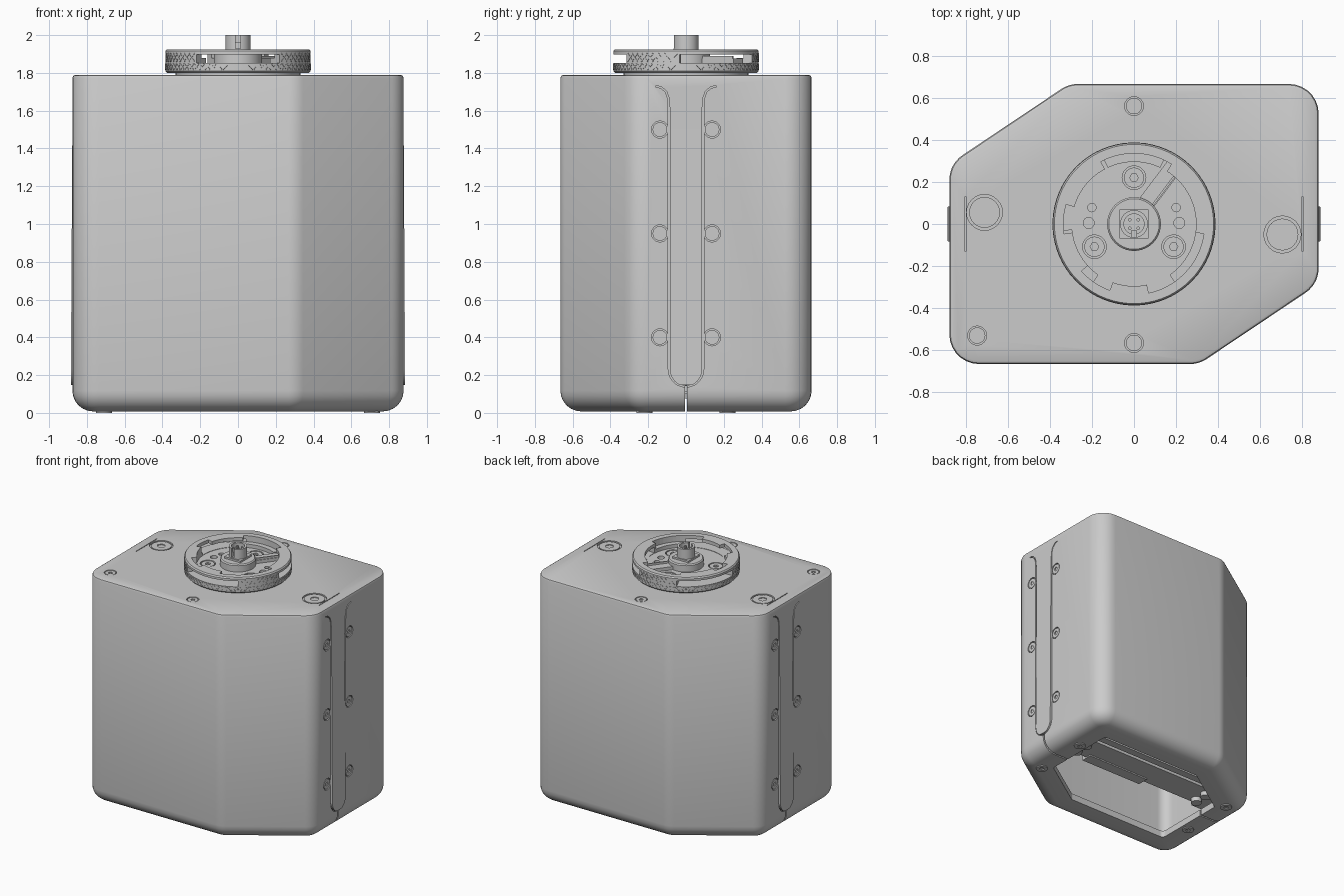
import bpy, bmesh, math
from mathutils import Vector, Matrix

if "Cube" in bpy.data.objects:
    bpy.data.objects.remove(bpy.data.objects["Cube"])

def new_obj(name, bm, smooth=True):
    bmesh.ops.recalc_face_normals(bm, faces=bm.faces[:])
    me = bpy.data.meshes.new(name)
    bm.to_mesh(me); bm.free()
    ob = bpy.data.objects.new(name, me)
    bpy.context.collection.objects.link(ob)
    if smooth: shade(ob)
    return ob

def activate(ob):
    bpy.ops.object.select_all(action='DESELECT')
    ob.select_set(True)
    bpy.context.view_layer.objects.active = ob

def shade(ob):
    activate(ob)
    bpy.ops.object.shade_smooth_by_angle(angle=math.radians(32))

def loft(bm, rings, closed=False, mat=Matrix()):
    vs = [[bm.verts.new(mat @ Vector(p)) for p in r] for r in rings]
    n = len(vs[0])
    pairs = list(zip(vs, vs[1:])) + ([(vs[-1], vs[0])] if closed else [])
    for a, b in pairs:
        for i in range(n):
            bm.faces.new((a[i], a[(i+1) % n], b[(i+1) % n], b[i]))
    if not closed:
        bm.faces.new(vs[0]); bm.faces.new(vs[-1])

def circle(r, z, n=24, cx=0, cy=0, hexed=False):
    pts = []
    for i in range(n):
        a = 2 * math.pi * i / n
        k = r * math.cos(math.pi/6) / math.cos(a % (math.pi/3) - math.pi/6) if hexed else r
        pts.append((cx + k * math.cos(a), cy + k * math.sin(a), z))
    return pts

def cyl(bm, r, z0, z1, n=24, cx=0, cy=0, mat=Matrix()):
    loft(bm, [circle(r, z0, n, cx, cy), circle(r, z1, n, cx, cy)], mat=mat)

def box(bm, x0, x1, y0, y1, z0, z1, mat=Matrix()):
    q = [(x0, y0), (x1, y0), (x1, y1), (x0, y1)]
    loft(bm, [[(*p, z0) for p in q], [(*p, z1) for p in q]], mat=mat)

def sector(bm, r0, r1, a0, a1, z0, z1, n=16):
    angs = [math.radians(a0 + (a1 - a0) * i / n) for i in range(n + 1)]
    loft(bm, [[(r * math.cos(a), r * math.sin(a), z)
               for r, z in ((r0, z0), (r1, z0), (r1, z1), (r0, z1))] for a in angs])

def cut(ob, *bms):
    for bm in bms:
        c = new_obj("cutter", bm, False)
        c.hide_render = True
        m = ob.modifiers.new("cut", 'BOOLEAN')
        m.operation, m.solver, m.object = 'DIFFERENCE', 'EXACT', c
        activate(ob)
        bpy.ops.object.modifier_apply(modifier=m.name)
        bpy.data.objects.remove(c)
    shade(ob)

def screw(bm, cutter, mat, r, d=0.012):
    """Flush round head with a hex socket, set in a shallow bore."""
    if cutter is not None:
        cyl(cutter, r, -d, 0.05, mat=mat)
    R = r * 0.86
    loft(bm, [circle(R, -d - .005), circle(R, -.002), circle(R * .42, -.002, hexed=True),
              circle(R * .42, -d * .7, hexed=True)], mat=mat)

# Housing: rounded six-sided shell, open underneath
POLY = [Vector(p) for p in ((-.877, -.665), (.31, -.665), (.877, -.285),
                            (.877, .665), (-.31, .665), (-.877, .285))]
def outline(d, z, R=.14, seg=7):
    pts = []
    for i, p in enumerate(POLY):
        u, v = (p - POLY[i-1]).normalized(), (POLY[(i+1) % 6] - p).normalized()
        n1, n2 = Vector((-u.y, u.x)), Vector((-v.y, v.x))
        r = max(.03, R - d)
        c = p + (d + r) * (n1 + n2) / (1 + n1.dot(n2))
        a0, t = math.atan2(-n1.y, -n1.x), n1.angle(n2)
        for k in range(seg + 1):
            a = a0 + t * k / seg
            pts.append((c.x + r * math.cos(a), c.y + r * math.sin(a), z))
    return pts

TOP, BOT, SX = 1.79, .008, .877
rings = [outline(.016, TOP), outline(.005, TOP - .005), outline(0, TOP - .018)]
for k in range(7):
    a = math.radians(15 * k)
    rings.append(outline(.11 * (1 - math.cos(a)), BOT + .11 * (1 - math.sin(a))))
rings += [outline(.23, BOT), outline(.23, .06), outline(.06, .08), outline(.06, 1.74)]
bm = bmesh.new(); loft(bm, rings)
housing = new_obj("housing", bm)

# Side grooves, slits and screws, mirrored left and right
half = [(.16, 1.73), (.13, 1.722), (.106, 1.7), (.093, 1.665), (.09, 1.62), (.09, .23)]
half += [(.09 * math.cos(math.radians(a)), .23 - .09 * math.sin(math.radians(a))) for a in range(15, 91, 15)]
path = [Vector(p) for p in half] + [Vector((-y, z)) for y, z in half[-2::-1]]
def ribbon(w):
    out = []
    for i, p in enumerate(path):
        t = (path[min(i + 1, len(path) - 1)] - path[max(i - 1, 0)]).normalized()
        out.append(p + w * Vector((-t.y, t.x)))
    return out

grooves, slits, bores = bmesh.new(), bmesh.new(), bmesh.new()
screws, panels, feet = bmesh.new(), bmesh.new(), bmesh.new()
rim = ribbon(.004) + ribbon(-.004)[::-1]
inner = [(y * .93, max(z, .147)) for y, z in path if z < 1.6]
inner = [(.083, 1.6)] + inner + [(-.083, 1.6)]
for s in (1, -1):
    loft(grooves, [[(s * x, p.x, p.y) for p in rim] for x in (SX - .014, 1)])
    box(grooves, s * .8 - .003, s * .8 + .003, -.13, .13, TOP - .01, TOP + .1)
    box(slits, min(s * .6, s), max(s * .6, s), -.006, .006, -.1, .143)
    loft(panels, [[(s * .87, *p) for p in inner], [(s * (.886 - .006 * p[1]), *p) for p in inner]])
    for z in (.4, .95, 1.5):
        for y in (-.138, .138):
            screw(screws, bores, Matrix.Translation((s * SX, y, z)) @ Matrix.Rotation(s * math.pi / 2, 4, 'Y'), .045)
    for y in (-.22, .22):
        screw(feet, None, Matrix.Translation((s * .71, y, -.002)) @ Matrix.Rotation(math.pi, 4, 'X'), .05)
for x, y, r in ((-.71, .055, .085), (.705, -.05, .088), (-.745, -.53, .045), (0, -.565, .045), (0, .56, .045)):
    screw(screws, bores, Matrix.Translation((x, y, TOP)), r)
cut(housing, grooves, slits, bores)
new_obj("housing_screws", screws)
new_obj("side_panels", panels)
new_obj("bottom_screws", feet)

# Internal carrier seen through the bottom opening
bm = bmesh.new()
box(bm, -.78, .78, -.02, .2, .11, .16)
box(bm, -.78, .78, .24, .3, .1, .15)
box(bm, -.1, .45, -.06, .03, .1, .2)
for s in (-1, 1):
    box(bm, s * .66 - .06, s * .66 + .06, -.05, .32, .1, .22)
    for y in (.03, .14):
        cyl(bm, .04, .075, .12, cx=s * .58, cy=y)
new_obj("internal_carrier", bm)

# Mount ring with three windows and bayonet pockets
bm = bmesh.new()
loft(bm, [circle(r, z, 72) for r, z in ((.295, 1.80), (.375, 1.80), (.385, 1.81), (.385, 1.915),
                                       (.378, 1.925), (.295, 1.925))], closed=True)
ring = new_obj("mount_ring", bm)
win, pockets = bmesh.new(), bmesh.new()
for a in (-90, 30, 150):
    sector(win, .25, .45, a - 35, a + 35, 1.853, 1.898)
for a0, a1 in ((58, 118), (164, 188), (222, 250), (-78, -8)):
    sector(pockets, .28, .335, a0, a1, 1.878, 1.95)
cut(ring, win, pockets)

# Diagonal grip ribs around the rim
bm = bmesh.new()
def rib(a, z, length, tilt):
    m = (Matrix.Rotation(math.radians(a), 4, 'Z') @ Matrix.Translation((.384, 0, z))
         @ Matrix.Rotation(math.radians(tilt), 4, 'X'))
    box(bm, -.004, .003, -.003, .003, -length / 2, length / 2, m)
for i in range(72):
    a = i * 5
    for tilt in (45, -45):
        rib(a, 1.832, .042, tilt)
        if abs((a - 30 + 60) % 120 - 60) > 38:
            rib(a, 1.882, .06, tilt)
new_obj("grip_ribs", bm, False)

# Mount floor, central hub and connector post
bm = bmesh.new()
loft(bm, [circle(.33, 1.78, 64), circle(.33, 1.805, 64), circle(.3, 1.805, 64), circle(.3, 1.85, 64)])
floor = new_obj("mount_floor", bm)
bores, heads, holes = bmesh.new(), bmesh.new(), bmesh.new()
for x, y in ((0, .22), (-.188, -.108), (.188, -.108)):
    screw(heads, bores, Matrix.Translation((x, y, 1.85)), .056, .02)
for s in (-1, 1):
    cyl(holes, .026, 1.82, 1.9, cx=s * .215, cy=.005)
    cyl(holes, .02, 1.835, 1.9, cx=s * .2, cy=.078)
cut(floor, bores, holes)
new_obj("mount_screws", heads)

bm = bmesh.new()
loft(bm, [circle(r, z, 40) for r, z in ((.128, 1.84), (.128, 1.9), (.12, 1.908), (.08, 1.908))])
box(bm, -.07, .07, -.07, .07, 1.9, 1.922)
new_obj("hub", bm)

bm = bmesh.new()
loft(bm, [circle(r, z, 32) for r, z in ((.066, 1.9), (.066, 2.0), (.048, 2.0), (.048, 1.96))])
post = new_obj("connector_post", bm)
key = bmesh.new(); box(key, -.012, .012, -.1, -.03, 1.93, 2.1)
cut(post, key)
bm = bmesh.new()
for x in (-.02, .02):
    for y in (-.02, .02):
        cyl(bm, .008, 1.95, 1.985, 10, x, y)
new_obj("connector_pins", bm)

# Latch arm from the hub to the ring
bm = bmesh.new()
m = Matrix.Translation((.0, .03, 0)) @ Matrix.Rotation(math.radians(53), 4, 'Z')
box(bm, .09, .31, -.045, .035, 1.845, 1.875, m)
box(bm, .09, .3, -.04, -.03, 1.875, 1.89, m)
new_obj("latch_arm", bm, False)
